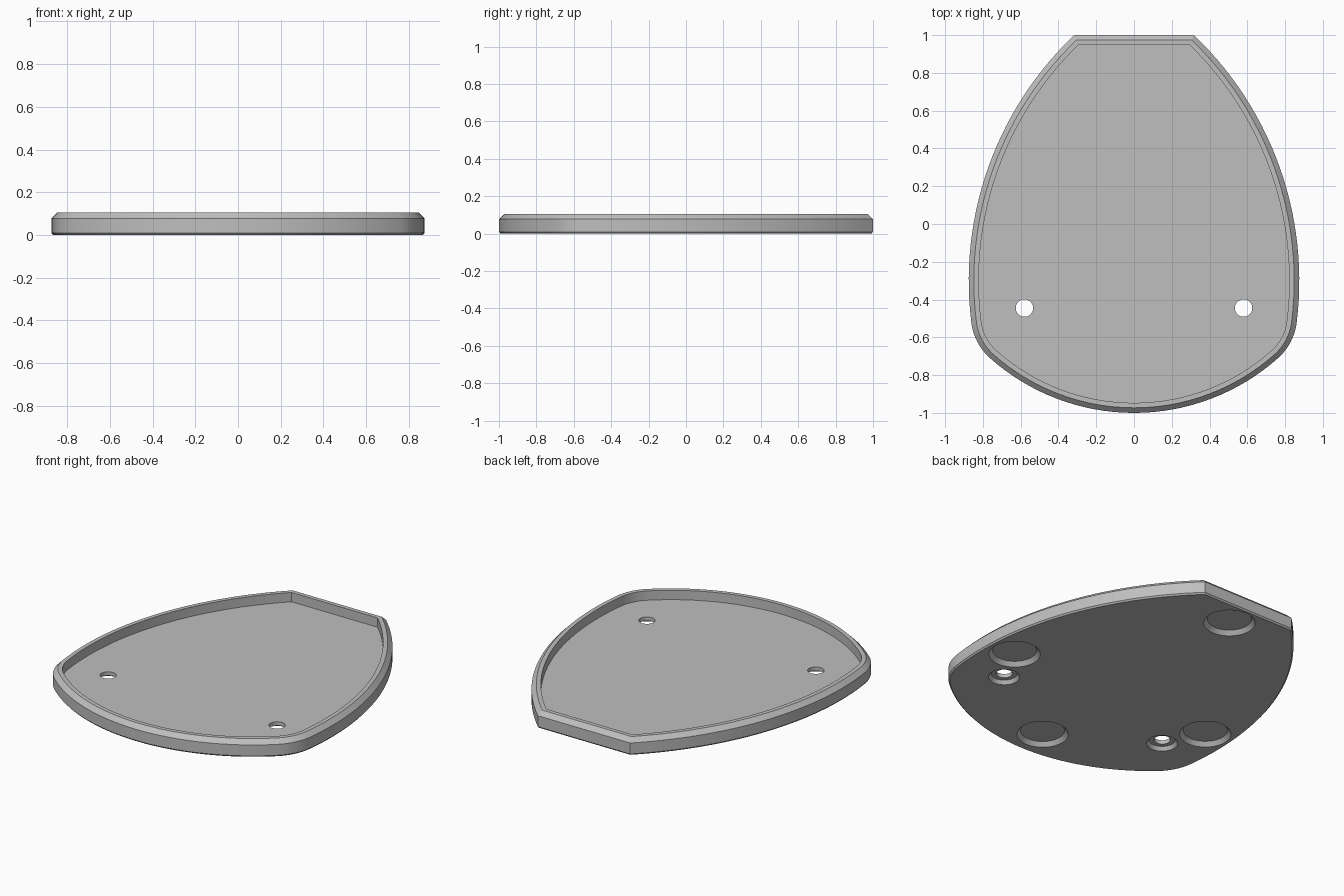
import bpy, bmesh
from math import sin, cos, pi, sqrt, atan2, acos

if "Cube" in bpy.data.objects:
    bpy.data.objects.remove(bpy.data.objects["Cube"])

grey = bpy.data.materials.new("light_grey")
grey.use_nodes = True
colour = (0.52, 0.52, 0.52, 1)
grey.diffuse_color = colour
grey.node_tree.nodes["Principled BSDF"].inputs["Base Color"].default_value = colour

# Half outline: a long side arc, a corner fillet and a shallow front arc
SIDE_R, FRONT_R, FILLET_R = 1.793, 1.148, 0.30
SIDE_C = (0.875 - SIDE_R, -0.30)
FRONT_C = (0.0, FRONT_R - 1)
dx, dy = FRONT_C[0] - SIDE_C[0], FRONT_C[1] - SIDE_C[1]
dist = sqrt(dx * dx + dy * dy)
ra, rb = SIDE_R - FILLET_R, FRONT_R - FILLET_R
side_end = atan2(dy, dx) - acos((ra**2 - rb**2 + dist**2) / (2 * ra * dist))
FILLET_C = (SIDE_C[0] + ra * cos(side_end), SIDE_C[1] + ra * sin(side_end))
front_start = atan2(FILLET_C[1] - FRONT_C[1], FILLET_C[0] - FRONT_C[0])


def arc(centre, radius, start, end, steps):
    angles = [start + (end - start) * i / steps for i in range(steps + 1)]
    return [(centre[0] + radius * cos(a), centre[1] + radius * sin(a)) for a in angles]


def outline(inset):
    """Closed outline, moved inward by inset; the arcs stay concentric."""
    r = SIDE_R - inset
    top = atan2(1 - inset - SIDE_C[1], sqrt(r**2 - (1 - inset - SIDE_C[1])**2))
    half = arc(SIDE_C, r, top, side_end, 28)
    half += arc(FILLET_C, FILLET_R - inset, side_end, front_start, 12)[1:]
    half += arc(FRONT_C, FRONT_R - inset, front_start, -pi / 2, 16)[1:]
    return half + [(-x, y) for x, y in half[-2::-1]]


def skin(bm, rings):
    """Join rings of points into a closed solid with capped ends."""
    loops = [[bm.verts.new(p) for p in ring] for ring in rings]
    n = len(loops[0])
    for a, b in zip(loops, loops[1:]):
        for i in range(n):
            j = (i + 1) % n
            bm.faces.new((a[i], a[j], b[j], b[i]))
    bm.faces.new(loops[0])
    bm.faces.new(loops[-1])


def make_object(name, bm):
    bmesh.ops.recalc_face_normals(bm, faces=bm.faces)
    mesh = bpy.data.meshes.new(name)
    bm.to_mesh(mesh)
    bm.free()
    mesh.materials.append(grey)
    obj = bpy.data.objects.new(name, mesh)
    bpy.context.collection.objects.link(obj)
    return obj


# Tray body: chamfered foot, wall, chamfered rim and sunken floor
section = [(0.008, 0), (0, 0.009), (0, 0.077), (0.027, 0.104),
           (0.053, 0.104), (0.053, 0.046)]
bm = bmesh.new()
skin(bm, [[(x, y, z) for x, y in outline(inset)] for inset, z in section])
tray = make_object("tray", bm)

# Cutter: four shallow foot recesses and two counterbored screw holes
foot_profile = [(0.153, -0.01), (0.145, 0), (0.124, 0.025)]
screw_profile = [(0.094, -0.01), (0.0875, 0), (0.073, 0.022),
                 (0.046, 0.022), (0.046, 0.08)]
bm = bmesh.new()
places = [((0, 0.835), foot_profile), ((0, -0.80), foot_profile)]
for side in (-1, 1):
    places += [((0.70 * side, -0.21), foot_profile),
               ((0.58 * side, -0.445), screw_profile)]
for centre, profile in places:
    skin(bm, [[(x, y, z) for x, y in arc(centre, r, 0, 2 * pi, 48)[:-1]]
              for r, z in profile])
cutter = make_object("hole_cutter", bm)
cutter.hide_render = True

# Cut the holes, then drop the cutter
cut = tray.modifiers.new("holes", "BOOLEAN")
cut.operation = "DIFFERENCE"
cut.solver = "EXACT"
cut.object = cutter
bpy.ops.object.select_all(action="DESELECT")
tray.select_set(True)
bpy.context.view_layer.objects.active = tray
bpy.ops.object.modifier_apply(modifier=cut.name)
bpy.data.objects.remove(cutter)
bpy.ops.object.shade_smooth_by_angle(angle=pi / 6)
